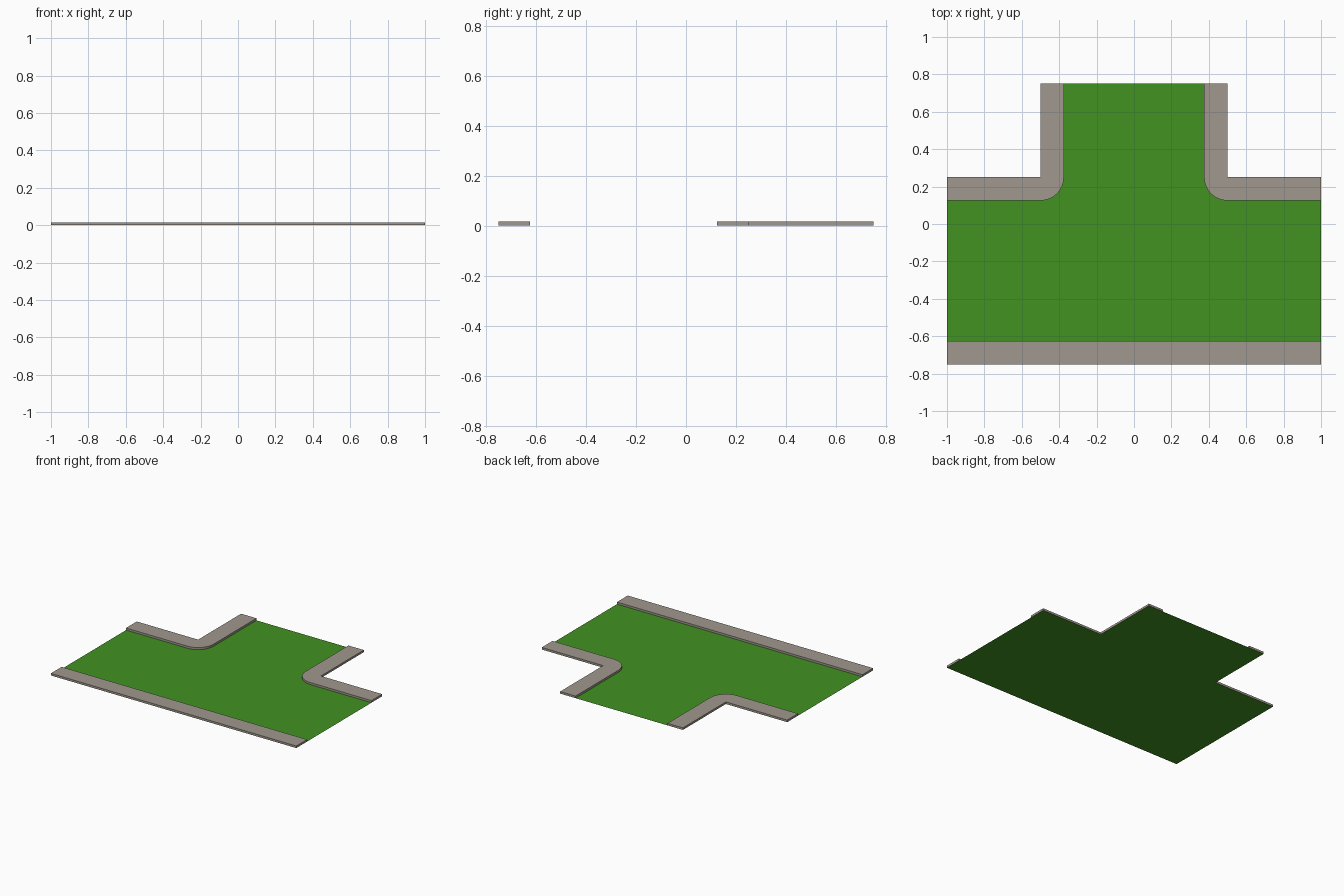
import bpy, bmesh, math

if "Cube" in bpy.data.objects:
    bpy.data.objects.remove(bpy.data.objects["Cube"])

CURB_W = 0.125
CURB_H = 0.0156


def material(name, rgb):
    mat = bpy.data.materials.new(name)
    mat.diffuse_color = (*rgb, 1.0)
    mat.use_nodes = True
    mat.node_tree.nodes["Principled BSDF"].inputs["Base Color"].default_value = mat.diffuse_color
    return mat


def slab(name, outline, mat, height=0.0):
    """Flat sheet from a counter-clockwise outline; with a height, an open-bottomed slab."""
    bm = bmesh.new()
    top = [bm.verts.new((x, y, height)) for x, y in outline]
    bm.faces.new(top)
    if height:
        base = [bm.verts.new((x, y, 0)) for x, y in outline]
        for i in range(len(top)):
            j = (i + 1) % len(top)
            bm.faces.new((base[i], base[j], top[j], top[i]))
    mesh = bpy.data.meshes.new(name)
    bm.to_mesh(mesh)
    bm.free()
    mesh.materials.append(mat)
    obj = bpy.data.objects.new(name, mesh)
    bpy.context.collection.objects.link(obj)
    return obj


green = material("grass_green", (0.0545, 0.287, 0.016))
stone = material("warm_grey_stone", (0.352, 0.314, 0.271))

# T-shaped ground sheet, running under the curbs
slab("ground", [(-1, -0.75), (1, -0.75), (1, 0.25), (0.5, 0.25),
                (0.5, 0.75), (-0.5, 0.75), (-0.5, 0.25), (-1, 0.25)], green)

# Straight curb along the front
slab("front_curb", [(-1, -0.75), (1, -0.75), (1, -0.75 + CURB_W), (-1, -0.75 + CURB_W)],
     stone, CURB_H)

# Corner curbs: sharp on the outside, rounded towards the junction
SEG = 8
arc = [(0.5 + CURB_W * math.cos(a), 0.25 + CURB_W * math.sin(a))
       for a in (math.pi + i * math.pi / 2 / SEG for i in range(SEG + 1))]
right = [(0.5, 0.25), (0.5, 0.75), (0.5 - CURB_W, 0.75)] + arc + [(1, 0.25 - CURB_W), (1, 0.25)]
left = [(-x, y) for x, y in reversed(right)]
for name, outline in (("right_corner_curb", right), ("left_corner_curb", left)):
    obj = slab(name, outline, stone, CURB_H)
    bpy.ops.object.select_all(action='DESELECT')
    obj.select_set(True)
    bpy.context.view_layer.objects.active = obj
    bpy.ops.object.shade_smooth_by_angle(angle=math.radians(30))
